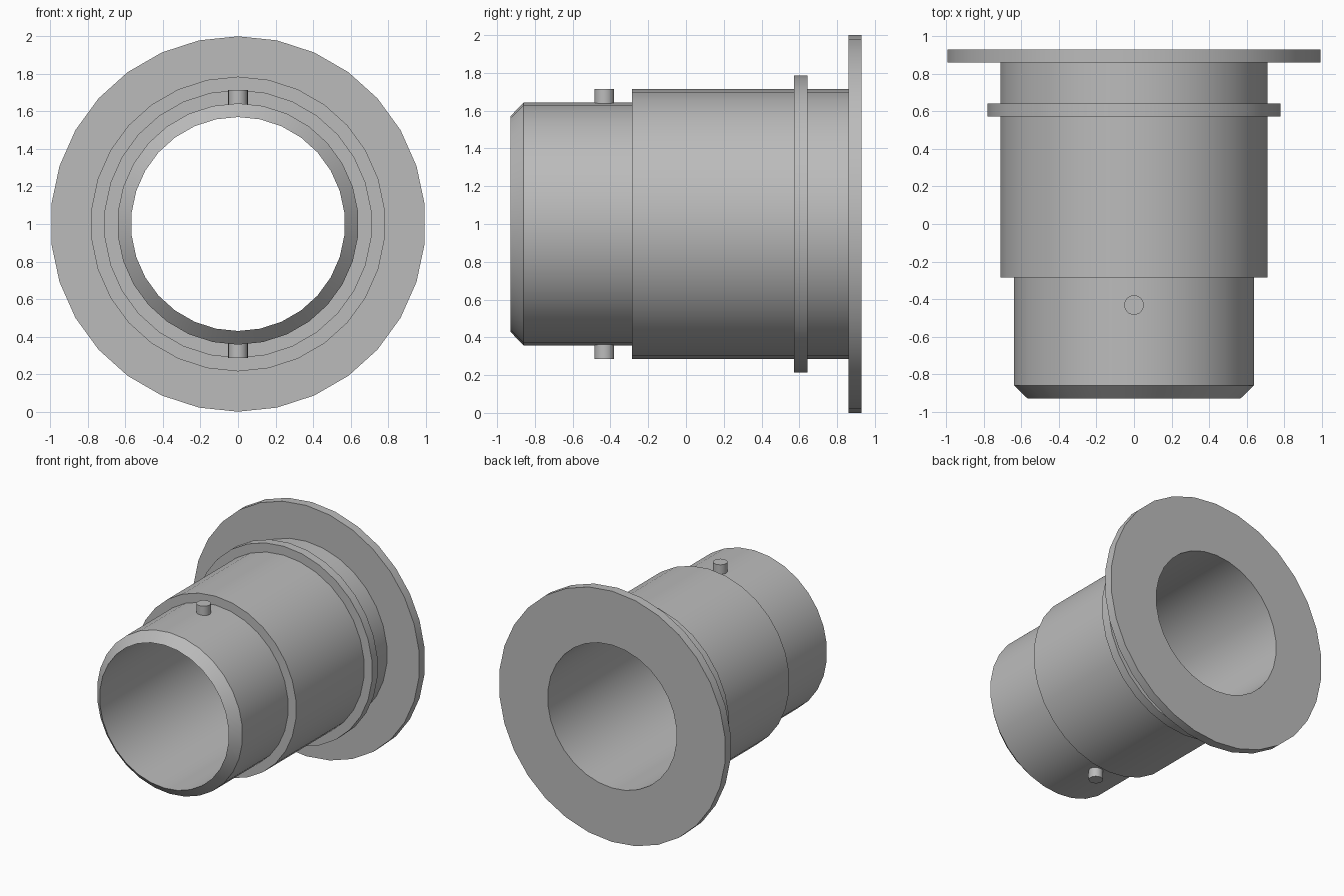
import bpy, bmesh, math
from mathutils import Matrix, Vector

cube = bpy.data.objects.get("Cube")
if cube:
    bpy.data.objects.remove(cube, do_unlink=True)

SIDES = 30
AXIS_Z = 1.0

grey = bpy.data.materials.new("plain grey")
grey.use_nodes = True
colour = (0.5, 0.5, 0.5, 1.0)
grey.diffuse_color = colour
grey.node_tree.nodes["Principled BSDF"].inputs["Base Color"].default_value = colour


def finish(name, bm):
    """Turn a bmesh into a shaded, coloured object."""
    bmesh.ops.recalc_face_normals(bm, faces=bm.faces)
    mesh = bpy.data.meshes.new(name)
    bm.to_mesh(mesh)
    bm.free()
    mesh.materials.append(grey)
    obj = bpy.data.objects.new(name, mesh)
    bpy.context.collection.objects.link(obj)
    bpy.ops.object.select_all(action='DESELECT')
    obj.select_set(True)
    bpy.context.view_layer.objects.active = obj
    bpy.ops.object.shade_smooth_by_angle(angle=math.radians(30))
    return obj


def lathe(name, profile):
    """Spin a closed (radius, y) profile around the horizontal axis."""
    bm = bmesh.new()
    rings = []
    for i in range(SIDES):
        a = math.tau * i / SIDES
        rings.append([bm.verts.new((r * math.sin(a), y, AXIS_Z + r * math.cos(a)))
                      for r, y in profile])
    n = len(profile)
    for i in range(SIDES):
        here, there = rings[i], rings[(i + 1) % SIDES]
        for j in range(n):
            k = (j + 1) % n
            bm.faces.new((here[j], here[k], there[k], there[j]))
    return finish(name, bm)


# Hollow stepped body: chamfered nose, sleeve, collar ring and end flange
bore, nose, sleeve, collar, flange = 0.57, 0.643, 0.714, 0.785, 1.0
lathe("flanged_sleeve", [
    (bore, -0.93), (nose, -0.86), (nose, -0.285),
    (sleeve, -0.285), (sleeve, 0.572),
    (collar, 0.572), (collar, 0.642), (sleeve, 0.642),
    (sleeve, 0.86), (flange, 0.86), (flange, 0.93), (bore, 0.93),
])

# Locking pins above and below the nose
for name, side in (("upper_pin", 1), ("lower_pin", -1)):
    bm = bmesh.new()
    centre = Vector((0, -0.432, AXIS_Z + side * 0.659))
    bmesh.ops.create_cone(bm, cap_ends=True, segments=24, radius1=0.052,
                          radius2=0.052, depth=0.11,
                          matrix=Matrix.Translation(centre))
    finish(name, bm)
